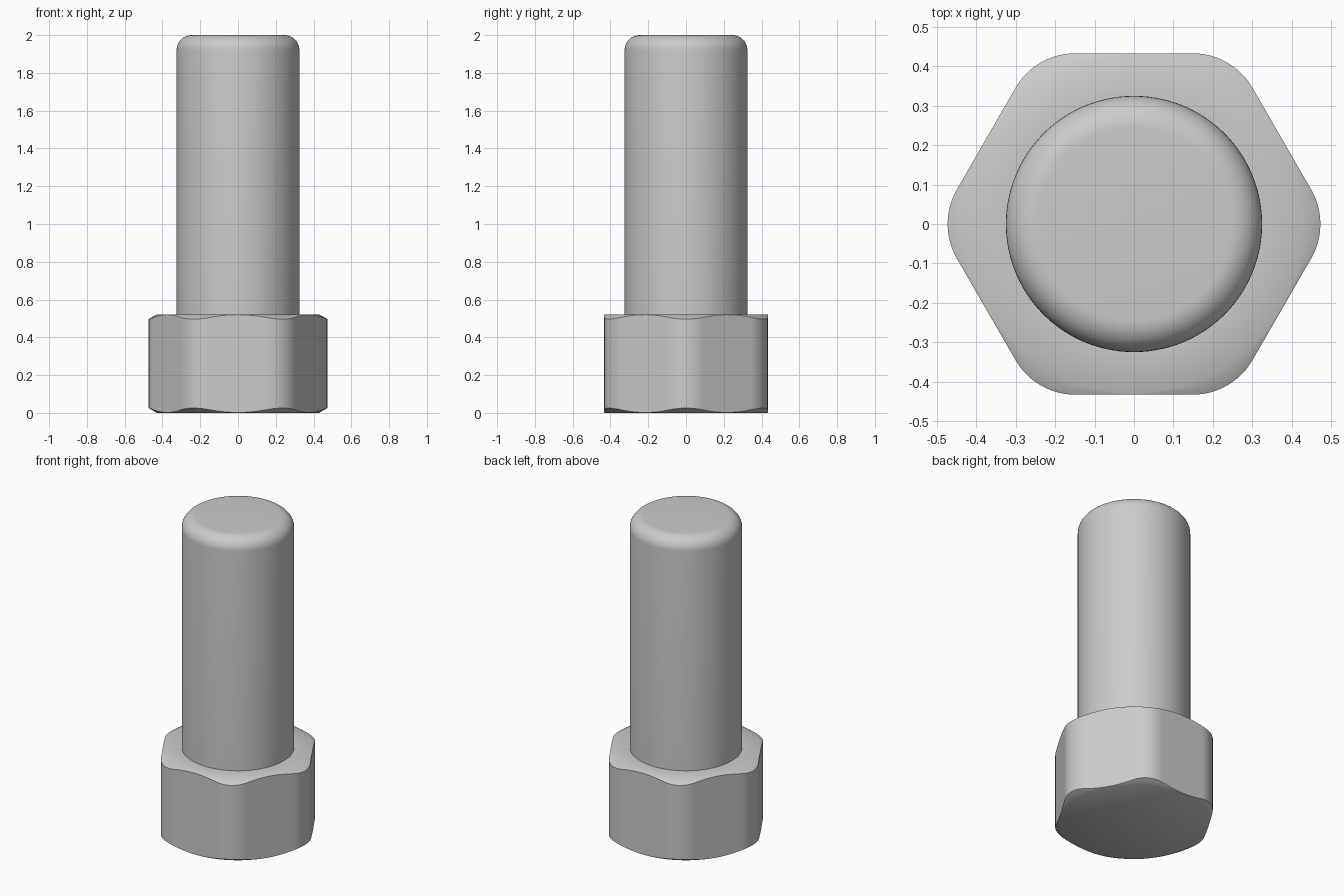
import bpy, bmesh
from math import pi, sin, cos, tan, radians, hypot

cube = bpy.data.objects.get("Cube")
if cube:
    bpy.data.objects.remove(cube, do_unlink=True)

STEEL = (0.6, 0.6, 0.6, 1)
steel = bpy.data.materials.new("grey steel")
steel.use_nodes = True
steel.diffuse_color = STEEL
steel.node_tree.nodes["Principled BSDF"].inputs["Base Color"].default_value = STEEL

HEAD_H = 0.522      # head height
APOTHEM = 0.433     # centre to flat
CORNER_R = 0.175    # rounding of the vertical edges
SHANK_R = 0.325
TOP = 2.0
FILLET = 0.08


def loft(name, rings, cap_first, cap_last):
    """Join equal-length rings of points with quads and smooth the result."""
    bm = bmesh.new()
    loops = [[bm.verts.new(p) for p in ring] for ring in rings]
    n = len(loops[0])
    for low, high in zip(loops, loops[1:]):
        for i in range(n):
            j = (i + 1) % n
            bm.faces.new((low[i], low[j], high[j], high[i]))
    if cap_first:
        bm.faces.new(loops[0][::-1])
    if cap_last:
        bm.faces.new(loops[-1])
    bmesh.ops.recalc_face_normals(bm, faces=bm.faces)
    mesh = bpy.data.meshes.new(name)
    bm.to_mesh(mesh)
    bm.free()
    mesh.materials.append(steel)
    obj = bpy.data.objects.new(name, mesh)
    bpy.context.collection.objects.link(obj)
    bpy.ops.object.select_all(action='DESELECT')
    obj.select_set(True)
    bpy.context.view_layer.objects.active = obj
    bpy.ops.object.shade_smooth_by_angle(angle=radians(38))
    return obj


def hex_outline(arc_steps=12, flat_steps=12):
    """Hexagon with rounded corners, corners on the x axis."""
    pts = []
    centre = (APOTHEM - CORNER_R) / cos(pi / 6)
    half_flat = (APOTHEM - CORNER_R) * tan(pi / 6)
    for k in range(6):
        a = k * pi / 3
        for i in range(arc_steps):
            t = a - pi / 6 + i / arc_steps * pi / 3
            pts.append((centre * cos(a) + CORNER_R * cos(t),
                        centre * sin(a) + CORNER_R * sin(t)))
        m = a + pi / 6
        for i in range(flat_steps):
            s = half_flat * (2 * i / flat_steps - 1)
            pts.append((APOTHEM * cos(m) - s * sin(m),
                        APOTHEM * sin(m) + s * cos(m)))
    return pts


# Hex head: rounded outline whose ends are trimmed by a shallow cone
outline = hex_outline()
CONE_R = APOTHEM - 0.004


def scaled(radius, z):
    return [(x * radius / hypot(x, y), y * radius / hypot(x, y), z) for x, y in outline]


def drop(x, y):
    return (hypot(x, y) - CONE_R) * tan(radians(30))


loft("hex_head", [
    scaled(CONE_R, 0),
    [(x, y, drop(x, y)) for x, y in outline],
    [(x, y, HEAD_H - drop(x, y)) for x, y in outline],
    scaled(CONE_R, HEAD_H),
    scaled(SHANK_R, HEAD_H),
], True, False)

# Shank: plain cylinder with a rounded tip
profile = [(SHANK_R, HEAD_H)]
for i in range(11):
    t = i / 10 * pi / 2
    profile.append((SHANK_R - FILLET + FILLET * cos(t), TOP - FILLET + FILLET * sin(t)))
loft("shank", [scaled(r, z) for r, z in profile], False, True)
